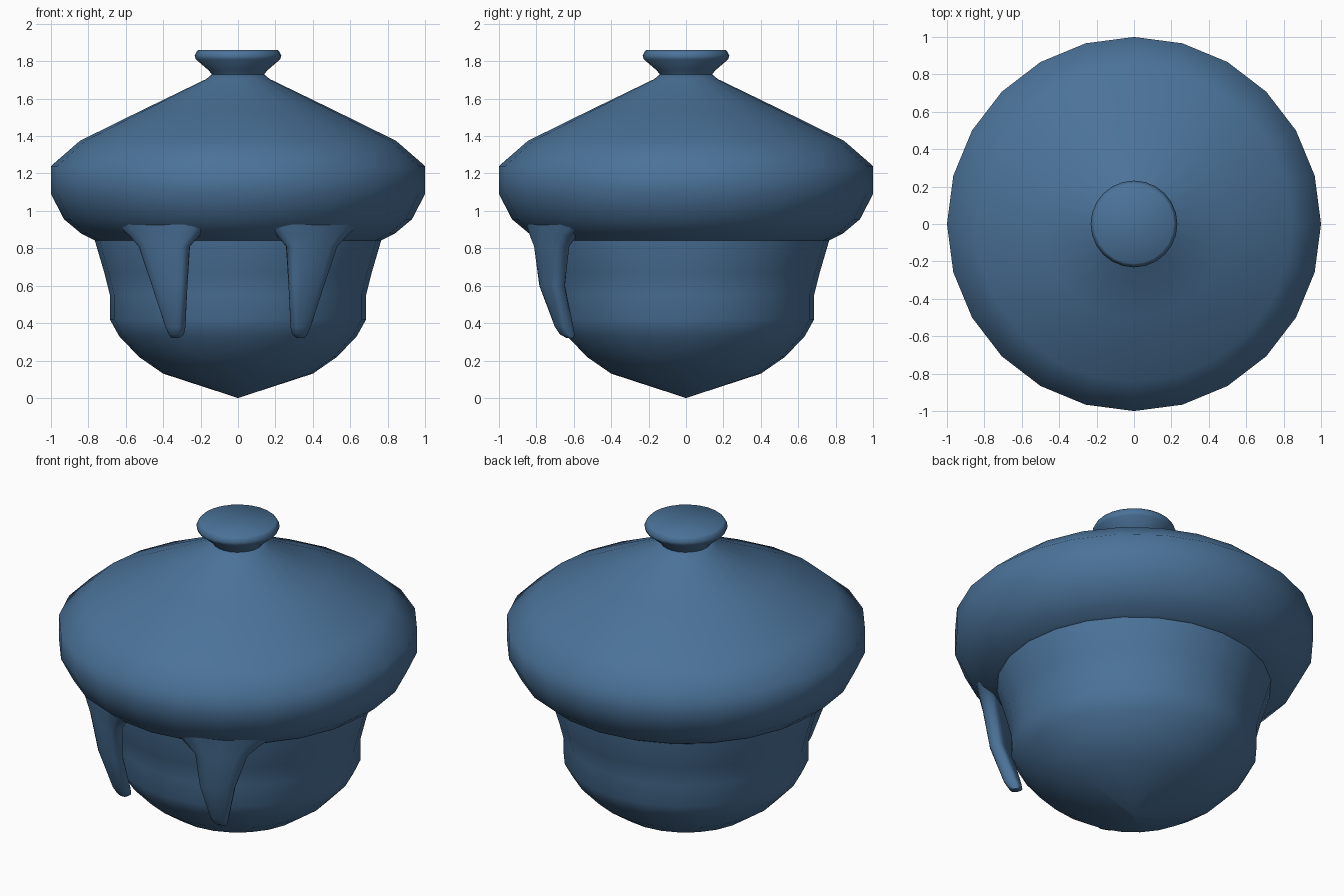
import bpy, bmesh, math

if "Cube" in bpy.data.objects:
    bpy.data.objects.remove(bpy.data.objects["Cube"])

blue = bpy.data.materials.new("slate_blue")
blue.diffuse_color = (0.07, 0.17, 0.32, 1)
blue.use_nodes = True
blue.node_tree.nodes["Principled BSDF"].inputs["Base Color"].default_value = blue.diffuse_color


def finish(bm, name):
    bmesh.ops.recalc_face_normals(bm, faces=bm.faces)
    me = bpy.data.meshes.new(name)
    bm.to_mesh(me)
    bm.free()
    me.materials.append(blue)
    for p in me.polygons:
        p.use_smooth = True
    me.set_sharp_from_angle(angle=math.radians(50))
    ob = bpy.data.objects.new(name, me)
    bpy.context.collection.objects.link(ob)
    return ob


def loft(bm, rings):
    """Bridge successive closed rings of equal length."""
    vs = [[bm.verts.new(p) for p in r] for r in rings]
    n = len(vs[0])
    for a, b in zip(vs, vs[1:]):
        for i in range(n):
            j = (i + 1) % n
            bm.faces.new((a[i], a[j], b[j], b[i]))
    return vs


def lathe(name, profile, n=24):
    bm = bmesh.new()
    vs = loft(bm, [[(r * math.cos(math.tau * i / n), r * math.sin(math.tau * i / n), z)
                    for i in range(n)] for r, z in profile])
    bm.faces.new(vs[0])
    bm.faces.new(vs[-1])
    bmesh.ops.remove_doubles(bm, verts=bm.verts, dist=0.0005)
    return finish(bm, name)


# rounded body, pointed underneath
lathe("body", [(0.001, 0.0), (0.40, 0.13), (0.53, 0.22), (0.635, 0.33), (0.685, 0.42),
               (0.685, 0.55), (0.715, 0.67), (0.765, 0.84), (0.77, 0.90)])

# wide conical cap
lathe("cap", [(0.70, 0.84), (0.75, 0.835), (0.78, 0.85), (0.84, 0.88), (0.93, 0.955),
              (1.0, 1.09), (1.0, 1.24), (0.845, 1.375), (0.50, 1.545), (0.17, 1.705),
              (0.14, 1.73)])

# knob on top
lathe("knob", [(0.17, 1.70), (0.14, 1.73), (0.155, 1.75), (0.225, 1.81), (0.232, 1.83),
               (0.22, 1.852), (0.212, 1.86)])


# two front locks: z, inner x, outer x, inner radius, outer radius
LOCK = [(0.96, 0.14, 0.72, 0.78, 0.90), (0.87, 0.22, 0.61, 0.77, 0.885),
        (0.81, 0.275, 0.55, 0.775, 0.875), (0.60, 0.29, 0.475, 0.76, 0.85),
        (0.38, 0.305, 0.40, 0.69, 0.775), (0.34, 0.31, 0.38, 0.68, 0.75),
        (0.32, 0.325, 0.36, 0.69, 0.72)]


def lock(name, side, n=16):
    bm = bmesh.new()
    rings = []
    for z, x0, x1, r0, r1 in LOCK:
        ring = []
        a0 = math.asin(x0 / r1)
        a1 = math.asin(x1 / r1)
        for i in range(n):
            t = math.tau * i / n
            c, s = math.cos(t), math.sin(t)
            u = math.copysign(abs(c) ** 0.6, c)
            v = math.copysign(abs(s) ** 0.6, s)
            a = (a0 + a1) / 2 + u * (a1 - a0) / 2
            r = (r0 + r1) / 2 + v * (r1 - r0) / 2
            ring.append((side * r * math.sin(a), -r * math.cos(a), z))
        rings.append(ring)
    vs = loft(bm, rings)
    bm.faces.new(vs[0])
    bm.faces.new(vs[-1])
    return finish(bm, name)


lock("left_lock", -1)
lock("right_lock", 1)
